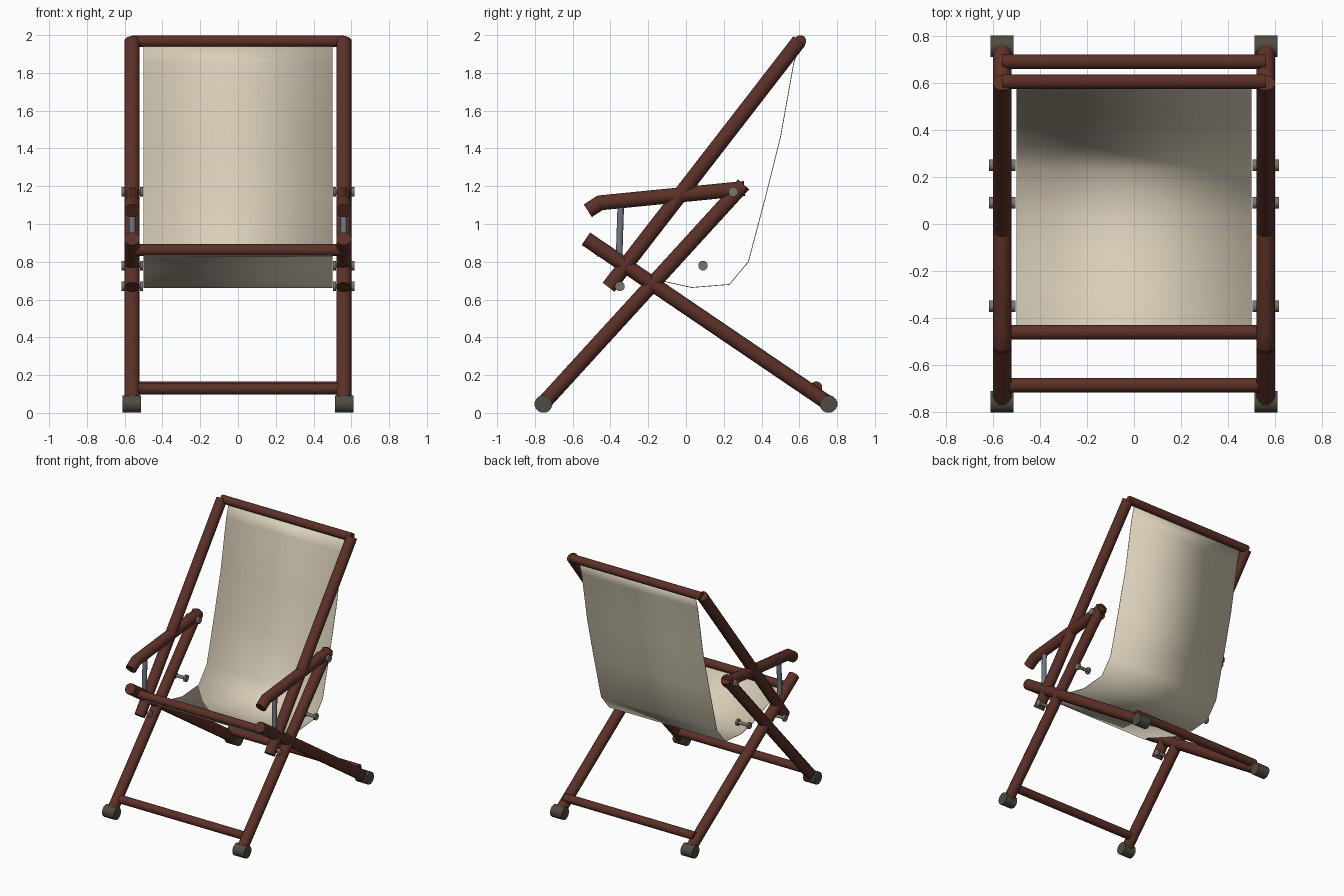
import bpy, bmesh, math
from mathutils import Vector

if "Cube" in bpy.data.objects:
    bpy.data.objects.remove(bpy.data.objects["Cube"], do_unlink=True)


def material(name, rgb, rough=0.6):
    m = bpy.data.materials.new(name)
    m.use_nodes = True
    m.diffuse_color = (*rgb, 1)
    bsdf = m.node_tree.nodes["Principled BSDF"]
    bsdf.inputs["Base Color"].default_value = (*rgb, 1)
    bsdf.inputs["Roughness"].default_value = rough
    return m


WOOD = material("dark red wood", (0.105, 0.030, 0.020))
CANVAS = material("cream canvas", (0.70, 0.63, 0.49), 0.9)
RUBBER = material("dark rubber", (0.075, 0.070, 0.053))
STEEL = material("strut steel", (0.16, 0.19, 0.22))
BOLT = material("bolt metal", (0.20, 0.175, 0.15))
SIDE = 0.56


def finish(name, bm, mat, angle=35):
    bmesh.ops.recalc_face_normals(bm, faces=bm.faces)
    mesh = bpy.data.meshes.new(name)
    bm.to_mesh(mesh)
    bm.free()
    mesh.materials.append(mat)
    obj = bpy.data.objects.new(name, mesh)
    bpy.context.collection.objects.link(obj)
    bpy.ops.object.select_all(action="DESELECT")
    obj.select_set(True)
    bpy.context.view_layer.objects.active = obj
    bpy.ops.object.shade_smooth_by_angle(angle=math.radians(angle))
    return obj


def tube(bm, points, radius, sides=12):
    """Round rod along a path in the y-z plane or along x, mitred at bends."""
    pts = [Vector(p) for p in points]
    rings = []
    for i, p in enumerate(pts):
        steps = [(b - a).normalized() for a, b in zip(pts, pts[1:])]
        before, after = steps[max(i - 1, 0)], steps[min(i, len(steps) - 1)]
        along = (before + after).normalized()
        stretch = 1 / along.dot(after)
        u = Vector((0, 1, 0)) if abs(along.x) > 0.9 else Vector((1, 0, 0))
        v = along.cross(u).normalized() * stretch
        turn = [math.tau * (k + 0.5) / sides for k in range(sides)]
        rings.append([bm.verts.new(p + radius * (u * math.cos(t) + v * math.sin(t)))
                      for t in turn])
    for a, b in zip(rings, rings[1:]):
        for k in range(sides):
            n = (k + 1) % sides
            bm.faces.new((a[k], a[n], b[n], b[k]))
    bm.faces.new(rings[0])
    bm.faces.new(rings[-1])


def side_rod(name, path, radius, mat):
    for label, s in (("left", 1), ("right", -1)):
        bm = bmesh.new()
        tube(bm, [(s * SIDE, y, z) for y, z in path], radius)
        finish(f"{label}_{name}", bm, mat)


def crossbar(name, y, z, half, radius=0.032):
    bm = bmesh.new()
    tube(bm, [(-half, y, z), (half, y, z)], radius)
    finish(name, bm, WOOD)


# Wooden side frames
side_rod("back_rail", [(-0.41, 0.665), (0.60, 1.97)], 0.041, WOOD)
side_rod("front_leg", [(-0.755, 0.05), (0.305, 1.21)], 0.041, WOOD)
side_rod("rear_leg", [(-0.53, 0.922), (0.755, 0.05)], 0.041, WOOD)
side_rod("armrest", [(-0.52, 1.07), (-0.455, 1.112), (0.31, 1.188)], 0.041, WOOD)

# Steel supports under the armrests
side_rod("arm_strut", [(-0.355, 0.80), (-0.345, 1.11)], 0.018, STEEL)

# Bars joining the two sides
crossbar("top_bar", 0.605, 1.968, 0.56)
crossbar("seat_front_bar", -0.46, 0.862, 0.56)
crossbar("front_leg_bar", -0.685, 0.128, 0.53)
crossbar("rear_leg_bar", 0.69, 0.135, 0.56)

# Rubber feet and bolts on both sides
for label, s in (("left", 1), ("right", -1)):
    for place, y in (("front", -0.755), ("rear", 0.755)):
        bm = bmesh.new()
        tube(bm, [(s * 0.513, y, 0.047), (s * 0.611, y, 0.047)], 0.047, 16)
        finish(f"{label}_{place}_foot", bm, RUBBER)
    for place, y, z in (("arm", 0.25, 1.17), ("seat", 0.09, 0.78), ("back", -0.35, 0.67)):
        bm = bmesh.new()
        tube(bm, [(s * 0.505, y, z), (s * 0.615, y, z)], 0.013)
        for x in (0.512, 0.608):
            tube(bm, [(s * (x - 0.008), y, z), (s * (x + 0.008), y, z)], 0.026)
        finish(f"{label}_{place}_bolt", bm, BOLT)

# Hanging canvas sling
profile = [(0.60, 1.95), (0.57, 1.85), (0.50, 1.46), (0.42, 1.14), (0.33, 0.80),
           (0.23, 0.68), (0.03, 0.664), (-0.11, 0.695), (-0.29, 0.765),
           (-0.44, 0.827), (-0.475, 0.83)]
bm = bmesh.new()
rows = [[bm.verts.new((x, y, z)) for x in (-0.5, 0.5)] for y, z in profile]
for a, b in zip(rows, rows[1:]):
    bm.faces.new((a[0], a[1], b[1], b[0]))
sling = finish("canvas_sling", bm, CANVAS, 60)
thick = sling.modifiers.new("cloth thickness", "SOLIDIFY")
thick.thickness = 0.004
thick.offset = 0
